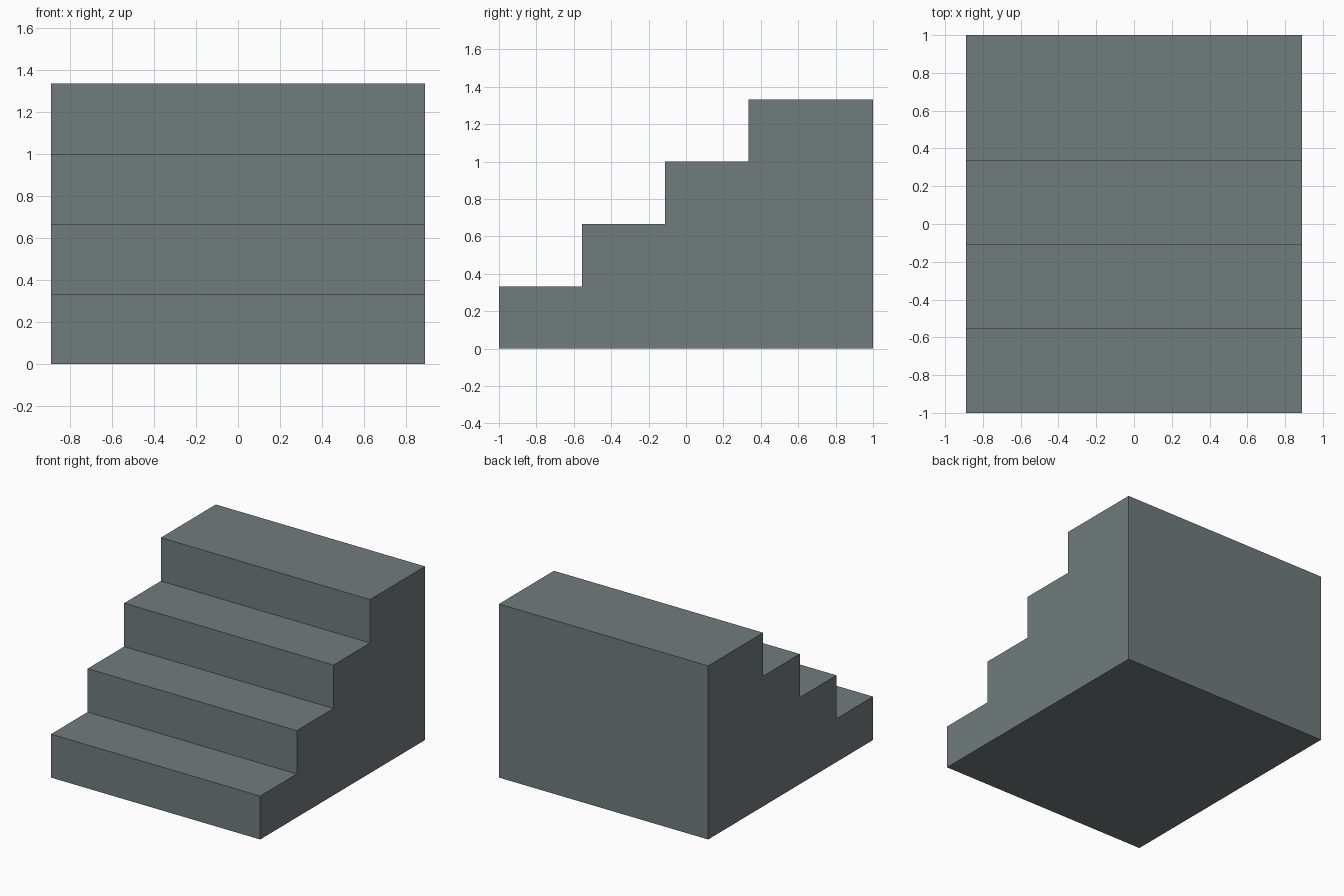
import bpy, bmesh

if "Cube" in bpy.data.objects:
    bpy.data.objects.remove(bpy.data.objects["Cube"])

STEPS = 4
RISE = 1 / 3
RUN = 4 / 9
HALF_W = 8 / 9

# Stone colour
stone = bpy.data.materials.new("slate grey")
stone.diffuse_color = (0.165, 0.2, 0.208, 1)
stone.use_nodes = True
stone.node_tree.nodes["Principled BSDF"].inputs["Base Color"].default_value = stone.diffuse_color

# Stair side profile in y, z (the top step runs on as a landing)
profile = [(1, 0), (-1, 0)]
for i in range(STEPS):
    front = -1 + i * RUN
    back = 1 if i == STEPS - 1 else front + RUN
    if i > 0:
        profile.append((front, (i + 1) * RISE))
    else:
        profile.append((front, RISE))
    profile.append((back, (i + 1) * RISE))

# Solid staircase: extrude the profile across x
bm = bmesh.new()
side = bm.faces.new([bm.verts.new((-HALF_W, y, z)) for y, z in profile])
ext = bmesh.ops.extrude_face_region(bm, geom=[side], use_keep_orig=True)
moved = [g for g in ext["geom"] if isinstance(g, bmesh.types.BMVert)]
bmesh.ops.translate(bm, verts=moved, vec=(2 * HALF_W, 0, 0))
bmesh.ops.recalc_face_normals(bm, faces=bm.faces)
mesh = bpy.data.meshes.new("staircase")
bm.to_mesh(mesh)
bm.free()
mesh.materials.append(stone)
stairs = bpy.data.objects.new("staircase", mesh)
bpy.context.collection.objects.link(stairs)
